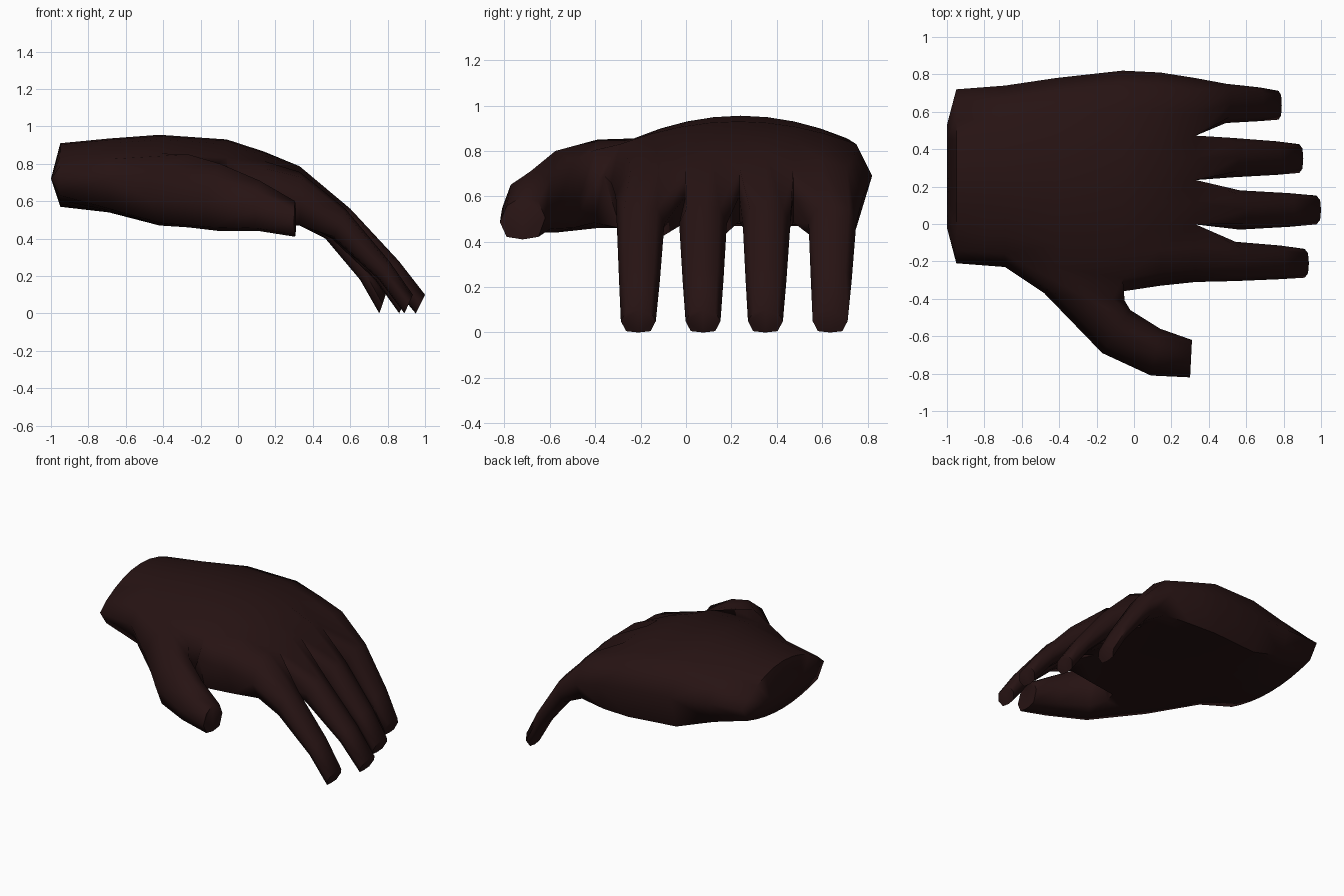
import bpy, bmesh, math

if "Cube" in bpy.data.objects:
    bpy.data.objects.remove(bpy.data.objects["Cube"])

skin = bpy.data.materials.new("dark brown skin")
skin.diffuse_color = (0.020, 0.0065, 0.0065, 1)
skin.use_nodes = True
skin.node_tree.nodes["Principled BSDF"].inputs["Base Color"].default_value = skin.diffuse_color

bm = bmesh.new()
vert = bm.verts.new
COLS = 9          # two columns per finger plus the closing one
EDGE = 0.07       # how far the side ridge sticks out past the outer columns


def bridge(a, b):
    n = len(a)
    for i in range(n):
        bm.faces.new((a[i], a[(i + 1) % n], b[(i + 1) % n], b[i]))


# Palm cross-sections: x, y min, y max, bottom, top, side height, top drop, bottom rise
stations = [
    (-0.95, -0.21, 0.72, 0.57, 0.91, 0.73, 0.12, 0.06),
    (-0.69, -0.23, 0.74, 0.54, 0.935, 0.72, 0.11, 0.02),
    (-0.42, -0.30, 0.78, 0.47, 0.955, 0.70, 0.10, 0.00),
    (-0.06, -0.36, 0.82, 0.48, 0.93, 0.69, 0.10, -0.02),
    (0.14, -0.33, 0.81, 0.48, 0.865, 0.66, 0.09, -0.02),
    (0.33, -0.31, 0.78, 0.49, 0.79, 0.60, 0.06, -0.02),
]
tops, bots, near, far = [], [], [], []
for k, (x, y0, y1, zb, zt, zm, drop, rise) in enumerate(stations):
    top, bot = [], []
    for c in range(COLS):
        t = c / (COLS - 1)
        y = y0 + EDGE + (y1 - y0 - 2 * EDGE) * t
        arch = (2 * t - 1) ** 2
        gap = c % 2 == 0 and 0 < c < COLS - 1
        dip = 0.06 if gap and k == len(stations) - 1 else 0
        top.append(vert((x, y, zt - drop * arch - dip)))
        bot.append(vert((x, y, zb + rise * arch)))
    tops.append(top)
    bots.append(bot)
    near.append(None if k == 2 else vert((x, y0, zm)))   # thumb opening here
    far.append(vert((x, y1, zm)))

# Palm skin, leaving an opening on the near side for the thumb
for k in range(len(stations) - 1):
    for row in (tops, bots):
        for c in range(COLS - 1):
            bm.faces.new((row[k][c], row[k][c + 1], row[k + 1][c + 1], row[k + 1][c]))
    for row in (tops, bots):
        bm.faces.new((row[k][-1], far[k], far[k + 1], row[k + 1][-1]))
        if k not in (1, 2):
            bm.faces.new((row[k][0], near[k], near[k + 1], row[k + 1][0]))

# Wrist end, closed on a shallow ridge
ridge = [vert((-1.0, -0.02 + 0.55 * c / (COLS - 1), 0.72)) for c in range(COLS)]
for row in (tops, bots):
    for c in range(COLS - 1):
        bm.faces.new((row[0][c], row[0][c + 1], ridge[c + 1], ridge[c]))
    bm.faces.new((row[0][0], near[0], ridge[0]))
    bm.faces.new((row[0][-1], far[0], ridge[-1]))

# Fingers: tip reach, centre y at base and tip
fingers = [(0.935, -0.20, -0.21), (1.0, 0.075, 0.075),
           (0.905, 0.355, 0.35), (0.79, 0.645, 0.635)]
# Rings: top x, top z, bottom x, bottom z, half width
rings = [(0.60, 0.56, 0.53, 0.40, 0.105),
         (0.86, 0.28, 0.80, 0.18, 0.09),
         (1.00, 0.10, 0.95, 0.00, 0.077)]
T, B = tops[-1], bots[-1]
webs = ([near[-1]] + [vert((0.33, T[c].co.y, 0.60)) for c in (2, 4, 6)] + [far[-1]])
for f, (reach, ya, yb) in enumerate(fingers):
    c = 2 * f
    prev = [T[c], T[c + 1], T[c + 2], webs[f + 1],
            B[c + 2], B[c + 1], B[c], webs[f]]
    s = (reach - 0.33) / 0.67
    for i, (tx, tz, bx, bz, w) in enumerate(rings):
        yc = ya + (yb - ya) * i / 2
        ring = []
        for dy, h in ((-.7, .9), (0, 1), (.7, .9), (1, .5), (.7, .06), (0, 0), (-.7, .06), (-1, .5)):
            x = bx + (tx - bx) * h
            ring.append(vert((0.33 + (x - 0.33) * s, yc + dy * w, bz + (tz - bz) * h)))
        bridge(prev, ring)
        prev = ring
    bm.faces.new(prev)

# Thumb: outer x, y, inner x, y, bottom, top
prev = [tops[1][0], tops[2][0], tops[3][0], near[3],
        bots[3][0], bots[2][0], bots[1][0], near[1]]
for ox, oy, ix, iy, zb, zt in ((-0.48, -0.37, -0.05, -0.41, 0.46, 0.85),
                               (-0.17, -0.69, -0.02, -0.46, 0.44, 0.80),
                               (0.09, -0.81, 0.14, -0.56, 0.44, 0.71),
                               (0.30, -0.82, 0.31, -0.62, 0.41, 0.60)):
    ring = []
    for u, h in ((.15, .78), (.5, 1), (.85, .88), (1, .5), (.85, .06), (.5, 0), (.15, .06), (0, .4)):
        ring.append(vert((ox + (ix - ox) * u, oy + (iy - oy) * u, zb + (zt - zb) * h)))
    bridge(prev, ring)
    prev = ring
bm.faces.new(prev)

bmesh.ops.recalc_face_normals(bm, faces=bm.faces)
mesh = bpy.data.meshes.new("hand")
bm.to_mesh(mesh)
bm.free()
mesh.materials.append(skin)
hand = bpy.data.objects.new("hand", mesh)
bpy.context.collection.objects.link(hand)
bpy.context.view_layer.objects.active = hand
hand.select_set(True)
bpy.ops.object.shade_smooth_by_angle(angle=math.radians(65))
